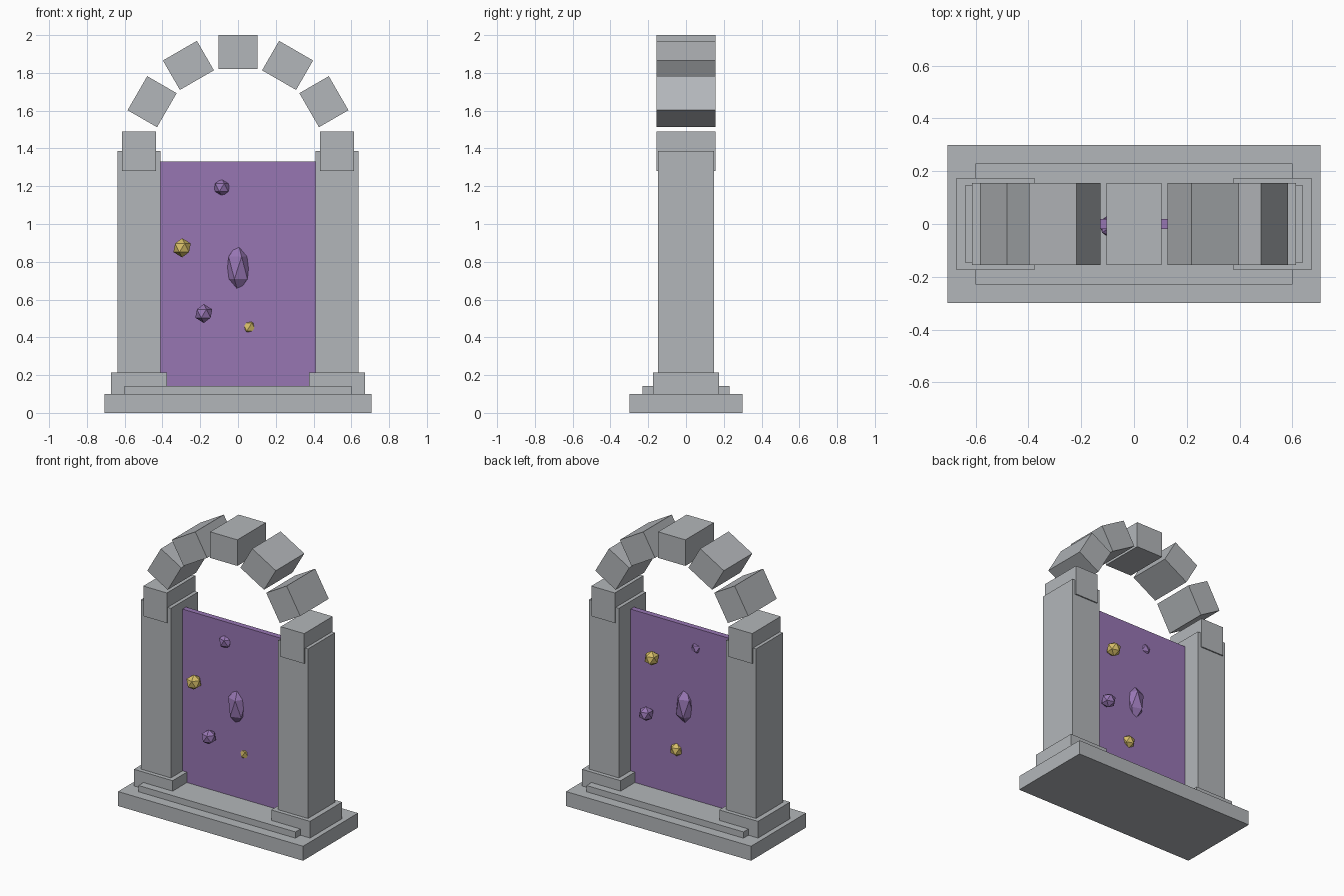
import bpy
from math import sin, cos, radians

cube = bpy.data.objects.get("Cube")
if cube:
    bpy.data.objects.remove(cube, do_unlink=True)


def material(name, rgb):
    m = bpy.data.materials.new(name)
    m.use_nodes = True
    color = (*rgb, 1.0)
    m.diffuse_color = color
    bsdf = next(n for n in m.node_tree.nodes if n.type == 'BSDF_PRINCIPLED')
    bsdf.inputs["Base Color"].default_value = color
    return m


stone = material("grey stone", (0.45, 0.47, 0.49))
purple = material("portal purple", (0.31, 0.18, 0.45))
gold = material("gold", (0.67, 0.51, 0.14))


def finish(name, mat):
    ob = bpy.context.object
    ob.name = ob.data.name = name
    ob.data.materials.append(mat)
    return ob


def box(name, center, size, mat=stone, tilt=0.0):
    bpy.ops.mesh.primitive_cube_add(size=1, location=center, rotation=(0, tilt, 0))
    bpy.context.object.scale = size
    return finish(name, mat)


def slab(name, x, half_width, half_depth, bottom, top, mat=stone):
    return box(name, (x, 0, (bottom + top) / 2),
               (2 * half_width, 2 * half_depth, top - bottom), mat)


def gem(name, center, radius, mat, stretch=(1, 1, 1)):
    bpy.ops.mesh.primitive_ico_sphere_add(subdivisions=1, radius=radius, location=center)
    bpy.context.object.scale = stretch
    return finish(name, mat)


# Stepped base
slab("base_slab", 0, 0.707, 0.30, 0, 0.10)
slab("base_step", 0, 0.60, 0.229, 0.10, 0.143)

# Pillars on plinths
for side, label in ((1, "left"), (-1, "right")):
    slab(label + "_plinth", side * 0.525, 0.148, 0.175, 0.10, 0.215)
    slab(label + "_pillar", side * 0.524, 0.114, 0.147, 0.215, 1.386)

# Arch of separate blocks
RADIUS, CENTER_Z = 0.525, 1.385
for i in range(-3, 4):
    a = radians(30 * i)
    box(f"arch_block_{i + 4}", (RADIUS * sin(a), 0, CENTER_Z + RADIUS * cos(a)),
        (0.208, 0.311, 0.18), tilt=a)

# Portal sheet
slab("portal_panel", 0, 0.412, 0.019, 0.13, 1.332, purple)

# Crystals set in both faces of the portal
gem("center_crystal", (0, 0, 0.768), 0.069, purple, (1, 1, 1.92))
gem("upper_purple_gem", (-0.086, -0.008, 1.193), 0.048, purple)
gem("front_gold_gem", (-0.296, -0.06, 0.874), 0.051, gold)
gem("front_purple_gem", (-0.181, -0.06, 0.526), 0.05, purple)
gem("lower_gold_gem", (0.06, 0.012, 0.455), 0.048, gold)
gem("back_gold_gem", (0.22, 0.06, 1.06), 0.05, gold)
gem("back_purple_gem", (0.263, 0.06, 0.665), 0.05, purple)
